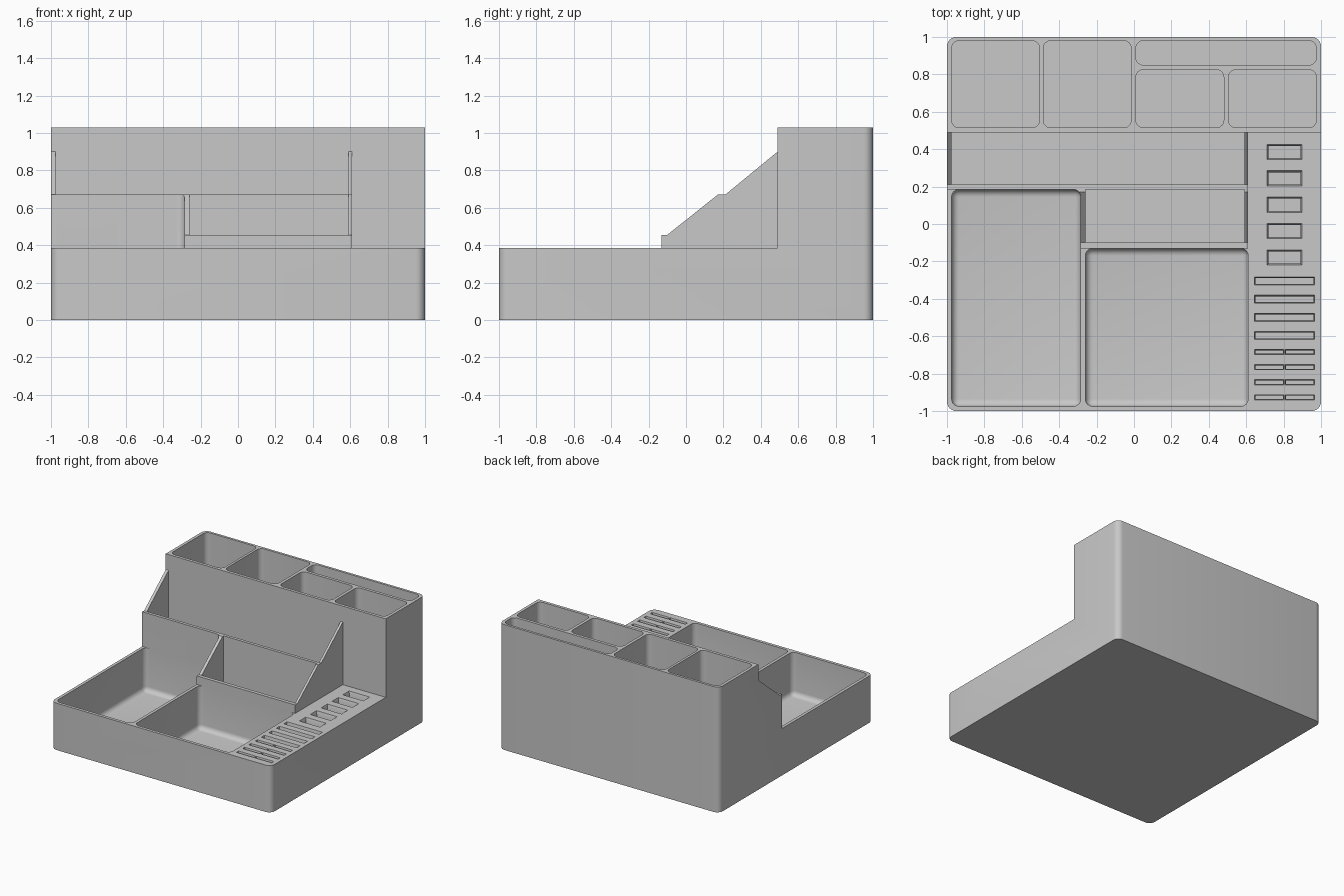
import bpy
import bmesh
import math

default = bpy.data.objects.get("Cube")
if default:
    bpy.data.objects.remove(default, do_unlink=True)

TOP, DECK, FLOOR, SKY = 1.03, 0.385, 0.03, 2.0

grey = bpy.data.materials.new("plain_grey")
grey.use_nodes = True
grey.diffuse_color = (0.58, 0.58, 0.58, 1)
grey.node_tree.nodes["Principled BSDF"].inputs["Base Color"].default_value = (0.58, 0.58, 0.58, 1)


def make_object(name, bm):
    bmesh.ops.recalc_face_normals(bm, faces=bm.faces)
    mesh = bpy.data.meshes.new(name)
    bm.to_mesh(mesh)
    bm.free()
    mesh.materials.append(grey)
    obj = bpy.data.objects.new(name, mesh)
    bpy.context.collection.objects.link(obj)
    return obj


def box(name, xs, ys, zs, radius=0, round_floor=False, flare=0):
    """Box with optional rounded uprights, rounded floor edge or flared mouth."""
    bm = bmesh.new()
    bmesh.ops.create_cube(bm, size=1)
    for v in bm.verts:
        for i, (low, high) in enumerate((xs, ys, zs)):
            v.co[i] = low if v.co[i] < 0 else high
    if radius:
        edges = [e for e in bm.edges
                 if abs(e.verts[0].co.z - e.verts[1].co.z) > 0.001
                 or (round_floor and max(v.co.z for v in e.verts) < zs[0] + 0.001)]
        bmesh.ops.bevel(bm, geom=edges, offset=radius, segments=6,
                        profile=0.5, affect='EDGES')
    if flare:
        bm.normal_update()
        lid = max(bm.faces, key=lambda f: f.calc_center_median().z)
        middle = lid.calc_center_median()
        new = bmesh.ops.extrude_face_region(bm, geom=[lid])["geom"]
        bmesh.ops.delete(bm, geom=[lid], context='FACES')
        for v in [g for g in new if isinstance(g, bmesh.types.BMVert)]:
            v.co.x += math.copysign(flare, v.co.x - middle.x)
            v.co.y += math.copysign(flare, v.co.y - middle.y)
            v.co.z += 0.03
    return make_object(name, bm)


def prism(name, profile, x0, x1):
    """Side profile in y and z, extruded along x."""
    bm = bmesh.new()
    face = bm.faces.new([bm.verts.new((x0, y, z)) for y, z in profile])
    new = bmesh.ops.extrude_face_region(bm, geom=[face])["geom"]
    for v in [g for g in new if isinstance(g, bmesh.types.BMVert)]:
        v.co.x = x1
    return make_object(name, bm)


# Rounded block that everything is carved from
body = box("desk_organizer", (-1, 1), (-1, 1), (0, TOP), radius=0.05)

# Open space above the card strip, the stepped holders and the left tray
cutters = [
    box("strip_space", (0.61, 2), (-2, 0.49), (DECK, SKY)),
    prism("step_space", [(-2, DECK), (-0.13, DECK), (-0.13, 0.455), (-0.10, 0.455),
                         (0.17, 0.67), (0.21, 0.67), (0.49, 0.90), (0.49, SKY),
                         (-2, SKY)], -2, 2),
    box("left_space", (-2, -0.33), (-2, 0.185), (DECK, SKY)),
]

# Front trays with rounded floors
cutters += [
    box("left_tray", (-0.975, -0.285), (-0.975, 0.185), (FLOOR, SKY), 0.04, True),
    box("right_tray", (-0.26, 0.61), (-0.975, -0.13), (FLOOR, SKY), 0.04, True),
]

# Sloped paper holders
cutters += [
    box("rear_holder", (-0.975, 0.59), (0.21, 0.49), (FLOOR, SKY)),
    box("front_holder", (-0.26, 0.59), (-0.10, 0.185), (FLOOR, SKY)),
]

# Tall pen compartments
for xs, ys in [((-0.975, -0.505), (0.515, 0.98)), ((-0.485, -0.015), (0.515, 0.98)),
               ((0.01, 0.975), (0.85, 0.98)), ((0.01, 0.48), (0.515, 0.825)),
               ((0.505, 0.975), (0.515, 0.825))]:
    cutters.append(box("pen_pocket", xs, ys, (FLOOR, SKY), 0.04))


def card_slot(x, y, width, depth, bottom, flare):
    w, d = width / 2 - flare, depth / 2 - flare
    cutters.append(box("card_slot", (x - w, x + w), (y - d, y + d),
                       (bottom, DECK - 0.025), flare=flare))


# Plug, wide card and small card slots along the strip
for i in range(5):
    card_slot(0.805, 0.385 - 0.141 * i, 0.19, 0.085, 0.22, 0.01)
for i in range(4):
    card_slot(0.805, -0.305 - 0.097 * i, 0.325, 0.045, 0.22, 0.007)
for i in range(4):
    for x in (0.723, 0.887):
        card_slot(x, -0.684 - 0.081 * i, 0.16, 0.03, 0.28, 0.006)

# Carve all the spaces
bpy.ops.object.select_all(action='DESELECT')
bpy.context.view_layer.objects.active = body
body.select_set(True)
for cutter in cutters:
    mod = body.modifiers.new("carve", 'BOOLEAN')
    mod.operation = 'DIFFERENCE'
    mod.solver = 'EXACT'
    mod.object = cutter
    bpy.ops.object.modifier_apply(modifier=mod.name)
    bpy.data.objects.remove(cutter, do_unlink=True)

bpy.ops.object.shade_smooth_by_angle(angle=math.radians(30))
